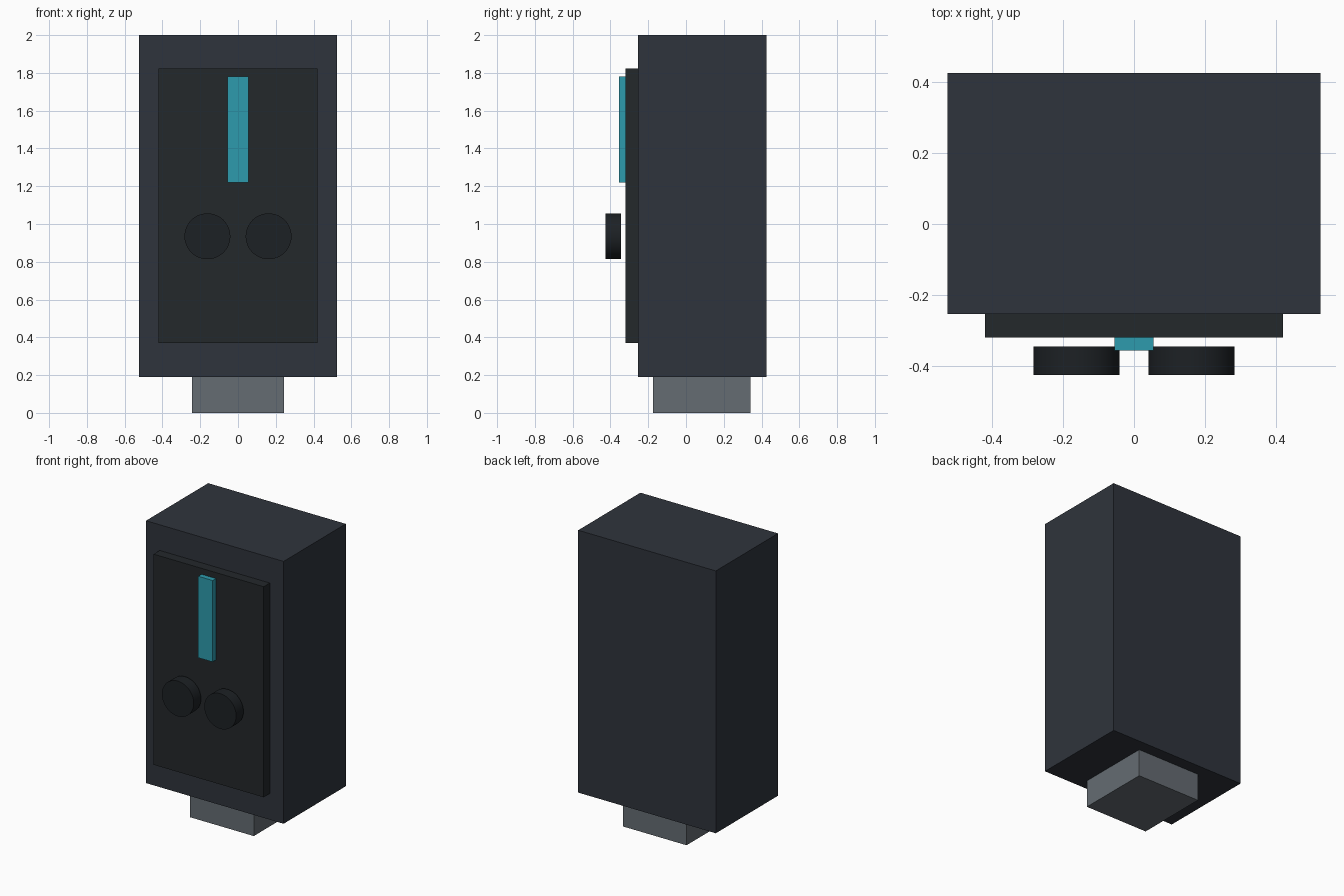
import bpy
import math

if "Cube" in bpy.data.objects:
    bpy.data.objects.remove(bpy.data.objects["Cube"])


def material(name, rgb):
    mat = bpy.data.materials.new(name)
    mat.diffuse_color = (*rgb, 1.0)
    mat.use_nodes = True
    mat.node_tree.nodes["Principled BSDF"].inputs["Base Color"].default_value = mat.diffuse_color
    return mat


def box(name, x, y, z, mat):
    """Box from (min, max) ranges along each axis."""
    bpy.ops.mesh.primitive_cube_add(size=1, location=[(a + b) / 2 for a, b in (x, y, z)])
    ob = bpy.context.object
    ob.name = name
    ob.scale = [b - a for a, b in (x, y, z)]
    bpy.ops.object.transform_apply(location=False, rotation=False, scale=True)
    ob.data.materials.append(mat)
    return ob


casing = material("casing_slate", (0.028, 0.034, 0.045))
dark = material("panel_dark", (0.017, 0.021, 0.024))
black = material("knob_black", (0.012, 0.015, 0.018))
teal = material("strip_teal", (0.027, 0.33, 0.42))
metal = material("base_grey", (0.13, 0.15, 0.17))

# Main casing, foot, front panel and light strip
box("body", (-0.525, 0.525), (-0.253, 0.425), (0.19, 2.0), casing)
box("base", (-0.243, 0.243), (-0.175, 0.341), (0.0, 0.19), metal)
box("front_panel", (-0.42, 0.42), (-0.32, -0.253), (0.37, 1.823), dark)
box("light_strip", (-0.055, 0.055), (-0.356, -0.318), (1.22, 1.782), teal)

# Pair of round knobs in front of the panel
for side, name in ((-1, "left_knob"), (1, "right_knob")):
    bpy.ops.mesh.primitive_cylinder_add(
        vertices=48, radius=0.1215, depth=0.08,
        location=(side * 0.162, -0.385, 0.935), rotation=(math.pi / 2, 0, 0))
    knob = bpy.context.object
    knob.name = name
    knob.data.materials.append(black)
    bpy.ops.object.shade_smooth_by_angle(angle=math.radians(35))
